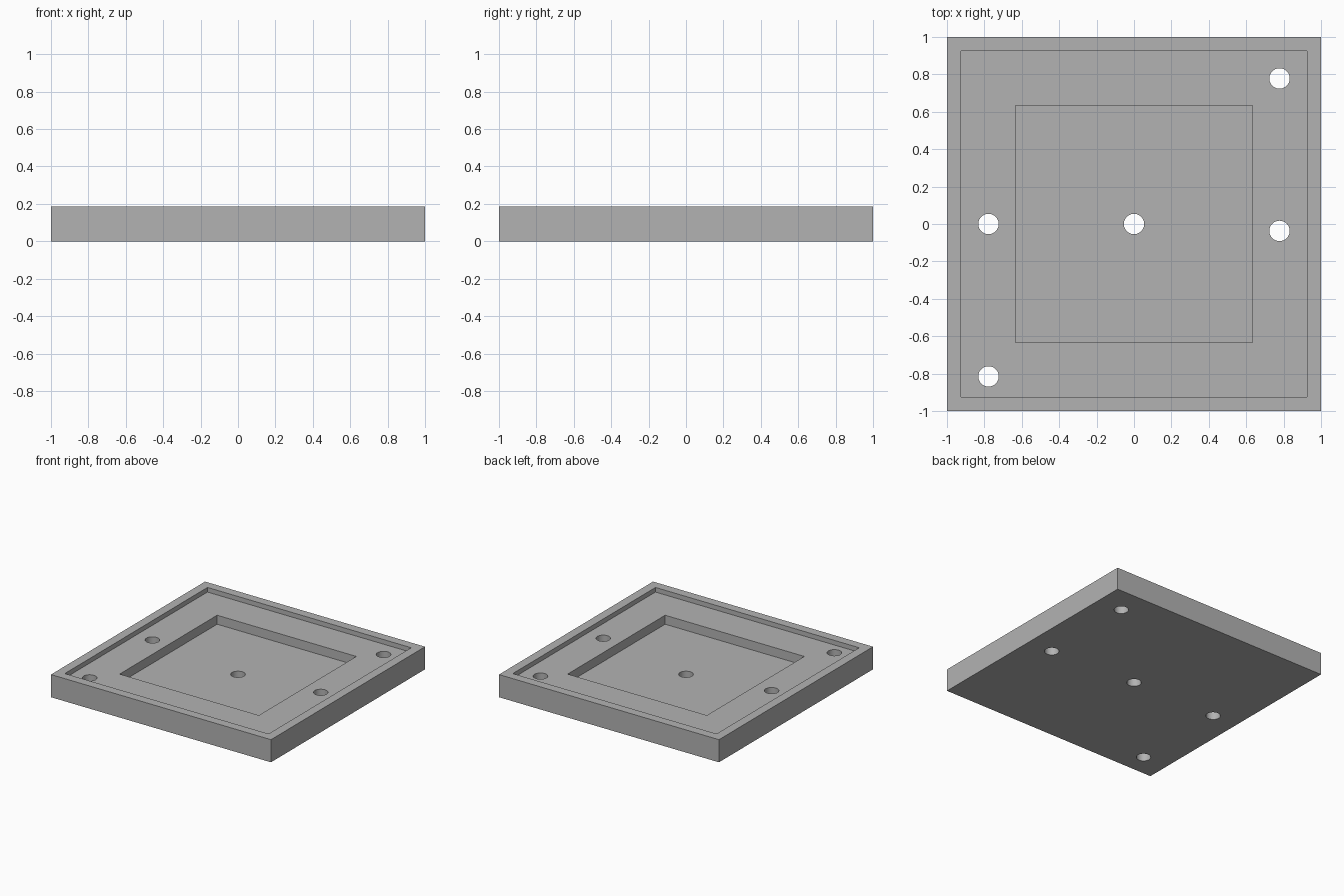
import bpy
import math

if "Cube" in bpy.data.objects:
    bpy.data.objects.remove(bpy.data.objects["Cube"], do_unlink=True)

HEIGHT = 0.186
LEDGE_Z = 0.148
FLOOR_Z = 0.074
HOLE_RADIUS = 0.0545
HOLES = [(0, 0), (-0.778, 0), (-0.778, -0.815), (0.778, -0.037), (0.778, 0.778)]

grey = bpy.data.materials.new("plain_grey")
grey.use_nodes = True
colour = (0.45, 0.45, 0.45, 1)
grey.diffuse_color = colour
grey.node_tree.nodes["Principled BSDF"].inputs["Base Color"].default_value = colour


def block(name, half, bottom, top):
    """Square block centred on the origin."""
    bpy.ops.mesh.primitive_cube_add(size=1, location=(0, 0, (bottom + top) / 2))
    obj = bpy.context.object
    obj.name = name
    obj.scale = (2 * half, 2 * half, top - bottom)
    bpy.ops.object.transform_apply(location=True, rotation=False, scale=True)
    return obj


def cut(target, cutter):
    """Subtract the cutter, then discard it."""
    cutter.hide_render = True
    mod = target.modifiers.new("cut", "BOOLEAN")
    mod.operation = "DIFFERENCE"
    mod.solver = "EXACT"
    mod.object = cutter
    bpy.ops.object.select_all(action="DESELECT")
    bpy.context.view_layer.objects.active = target
    target.select_set(True)
    bpy.ops.object.modifier_apply(modifier=mod.name)
    bpy.data.objects.remove(cutter, do_unlink=True)


# Square tray body
tray = block("square_tray", 1, 0, HEIGHT)
tray.data.materials.append(grey)

# Shallow recess inside the rim, then the deeper central pocket
cut(tray, block("ledge_cutter", 0.926, LEDGE_Z, HEIGHT + 0.1))
cut(tray, block("pocket_cutter", 0.633, FLOOR_Z, HEIGHT + 0.1))

# Round through holes
for x, y in HOLES:
    bpy.ops.mesh.primitive_cylinder_add(vertices=48, radius=HOLE_RADIUS, depth=1,
                                        location=(x, y, 0))
    cut(tray, bpy.context.object)

bpy.ops.object.shade_smooth_by_angle(angle=math.radians(30))
